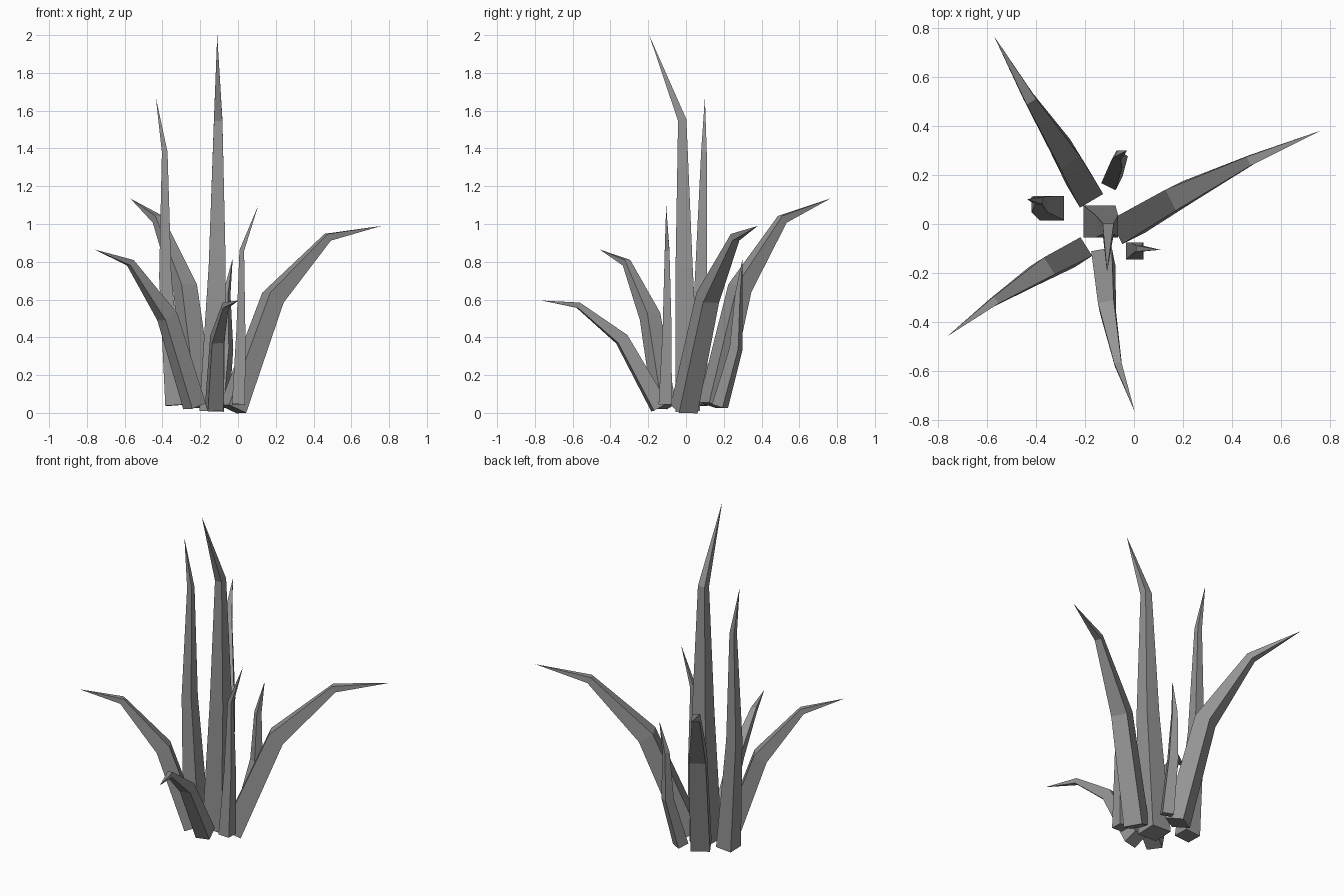
import bpy, bmesh
from mathutils import Vector

if "Cube" in bpy.data.objects:
    bpy.data.objects.remove(bpy.data.objects["Cube"])

grey = bpy.data.materials.new("dark_grey")
grey.diffuse_color = (.3, .3, .3, 1)
grey.use_nodes = True
grey.node_tree.nodes["Principled BSDF"].inputs["Base Color"].default_value = grey.diffuse_color


def blade(name, path, widths, out=None):
    """Square-section blade: three rings along the path, closing to a point."""
    pts = [Vector(p) for p in path]
    out = Vector(out) if out else pts[3] - pts[0]
    side = Vector((-out.y, out.x, 0)).normalized()
    dirs = [(b - a).normalized() for a, b in zip(pts, pts[1:])]
    bm = bmesh.new()
    rings = []
    for i, w in enumerate(widths):
        t = dirs[0] if i == 0 else (dirs[i - 1] + dirs[i]).normalized()
        s = (side - t * side.dot(t)).normalized()
        n = t.cross(s)
        h = w / 2
        rings.append([bm.verts.new(pts[i] + s * a * h + n * b * h)
                      for a, b in ((-1, -1), (1, -1), (1, 1), (-1, 1))])
    tip = bm.verts.new(pts[3])
    bm.faces.new(rings[0][::-1])
    for lo, hi in zip(rings, rings[1:]):
        for k in range(4):
            j = (k + 1) % 4
            bm.faces.new((lo[k], lo[j], hi[j], hi[k]))
    for k in range(4):
        bm.faces.new((rings[2][k], rings[2][(k + 1) % 4], tip))
    bmesh.ops.recalc_face_normals(bm, faces=bm.faces)
    mesh = bpy.data.meshes.new(name)
    bm.to_mesh(mesh)
    bm.free()
    mesh.materials.append(grey)
    bpy.context.collection.objects.link(bpy.data.objects.new(name, mesh))


# Upright blades
blade("centre_tall_blade", [(-.14, .01, .01), (-.11, -.01, .78), (-.105, -.02, 1.55),
                            (-.11, -.195, 2.0)], (.13, .09, .045), (0, -1, 0))
blade("left_tall_blade", [(-.335, .065, .04), (-.385, .08, .72), (-.388, .095, 1.38),
                          (-.435, .1, 1.67)], (.1, .065, .03), (-1, 0, 0))
blade("right_small_blade", [(.003, -.11, .045), (.015, -.1, .43), (.02, -.1, .86),
                            (.108, -.105, 1.1)], (.07, .048, .025), (1, 0, 0))
blade("back_small_blade", [(-.09, .18, .035), (-.06, .265, .34), (-.06, .28, .63),
                           (-.028, .3, .82)], (.065, .052, .03))

# Arching outer blades
blade("right_arching_blade", [(-.027, -.01, .02), (.185, .115, .61), (.475, .26, .93),
                              (.76, .38, .99)], (.11, .095, .04))
blade("back_arching_blade", [(-.2, .14, .04), (-.28, .285, .66), (-.425, .51, 1.025),
                             (-.57, .765, 1.135)], (.11, .095, .045))
blade("left_arching_blade", [(-.23, -.115, .035), (-.375, -.19, .51), (-.57, -.315, .795),
                             (-.76, -.457, .865)], (.09, .082, .035))
blade("front_arching_blade", [(-.125, -.14, .03), (-.11, -.34, .39), (-.065, -.57, .57),
                              (.003, -.765, .595)], (.085, .065, .03))
